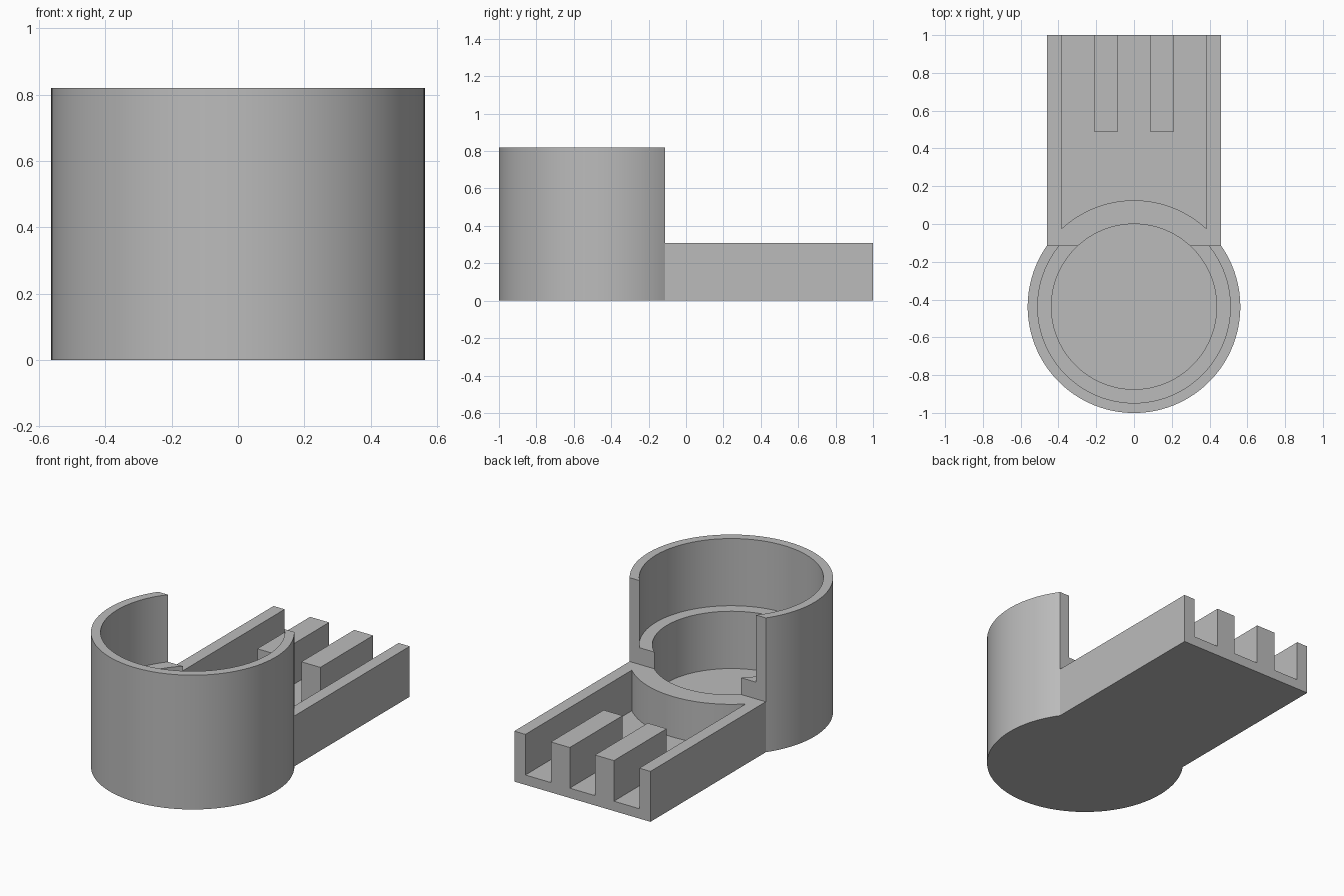
import bpy
import bmesh
from math import atan2, cos, sin, pi, acos, hypot

if "Cube" in bpy.data.objects:
    bpy.data.objects.remove(bpy.data.objects["Cube"], do_unlink=True)

CY = -0.4375                  # cup centre
HALF_W, STEP_Y = 0.46, -0.113  # tray half width, where cup meets tray
OUTER_R = hypot(HALF_W, STEP_Y - CY)
LEDGE_R, BORE_R = 0.4375, 0.51
FLOOR, TRAY_H, LEDGE_H, CUP_H = 0.06, 0.308, 0.41, 0.82
POCKET_X, RIB_IN, RIB_OUT, RIB_Y = 0.385, 0.085, 0.213, 0.49
OVER = 0.2                    # how far cutters run past the body

grey = bpy.data.materials.new("plain grey")
grey.use_nodes = True
colour = (0.5, 0.5, 0.5, 1)
grey.diffuse_color = colour
grey.node_tree.nodes["Principled BSDF"].inputs["Base Color"].default_value = colour


def arc(radius, start, end, steps):
    """Points on a circle round the cup centre."""
    angles = [start + (end - start) * i / steps for i in range(steps + 1)]
    return [(radius * cos(a), CY + radius * sin(a)) for a in angles]


def prism(name, outline, z0, z1):
    """Extrude a flat outline from z0 to z1."""
    bm = bmesh.new()
    face = bm.faces.new([bm.verts.new((x, y, z0)) for x, y in outline])
    top = bmesh.ops.extrude_face_region(bm, geom=[face])["geom"]
    moved = [v for v in top if isinstance(v, bmesh.types.BMVert)]
    bmesh.ops.translate(bm, verts=moved, vec=(0, 0, z1 - z0))
    bmesh.ops.recalc_face_normals(bm, faces=bm.faces)
    mesh = bpy.data.meshes.new(name)
    bm.to_mesh(mesh)
    bm.free()
    mesh.materials.append(grey)
    obj = bpy.data.objects.new(name, mesh)
    bpy.context.collection.objects.link(obj)
    return obj


def box_outline(x, y0, y1):
    return [(-x, y0), (x, y0), (x, y1), (-x, y1)]


def circle(radius):
    return arc(radius, 0, 2 * pi, 96)[:-1]


# Keyhole-shaped body: round cup running into a straight tray
join = atan2(STEP_Y - CY, HALF_W)
outline = arc(OUTER_R, pi - join, 2 * pi + join, 80) + [(HALF_W, 1), (-HALF_W, 1)]
body = prism("cup_and_tray", outline, 0, CUP_H)

# Tray pocket: curved inner end, two ribs left standing at the open end
bend = acos(POCKET_X / OUTER_R)
end = 1 + OVER
pocket = arc(OUTER_R, pi - bend, bend, 40) + [(POCKET_X, end)]
for a, b in ((RIB_OUT, RIB_IN), (-RIB_IN, -RIB_OUT)):
    pocket += [(a, end), (a, RIB_Y), (b, RIB_Y), (b, end)]
pocket.append((-POCKET_X, end))

cutters = [
    prism("tray_top_cutter", box_outline(1, STEP_Y, end), TRAY_H, CUP_H + OVER),
    prism("cup_bore_cutter", circle(BORE_R), LEDGE_H, CUP_H + OVER),
    prism("cup_well_cutter", circle(LEDGE_R), FLOOR, CUP_H + OVER),
    prism("tray_pocket_cutter", pocket, FLOOR, CUP_H + OVER),
]

bpy.ops.object.select_all(action="DESELECT")
bpy.context.view_layer.objects.active = body
body.select_set(True)
for cutter in cutters:
    cutter.hide_render = True
    mod = body.modifiers.new(cutter.name, "BOOLEAN")
    mod.operation = "DIFFERENCE"
    mod.solver = "EXACT"
    mod.object = cutter
    bpy.ops.object.modifier_apply(modifier=mod.name)
    bpy.data.objects.remove(cutter, do_unlink=True)

bpy.ops.object.shade_smooth_by_angle(angle=pi / 6)
